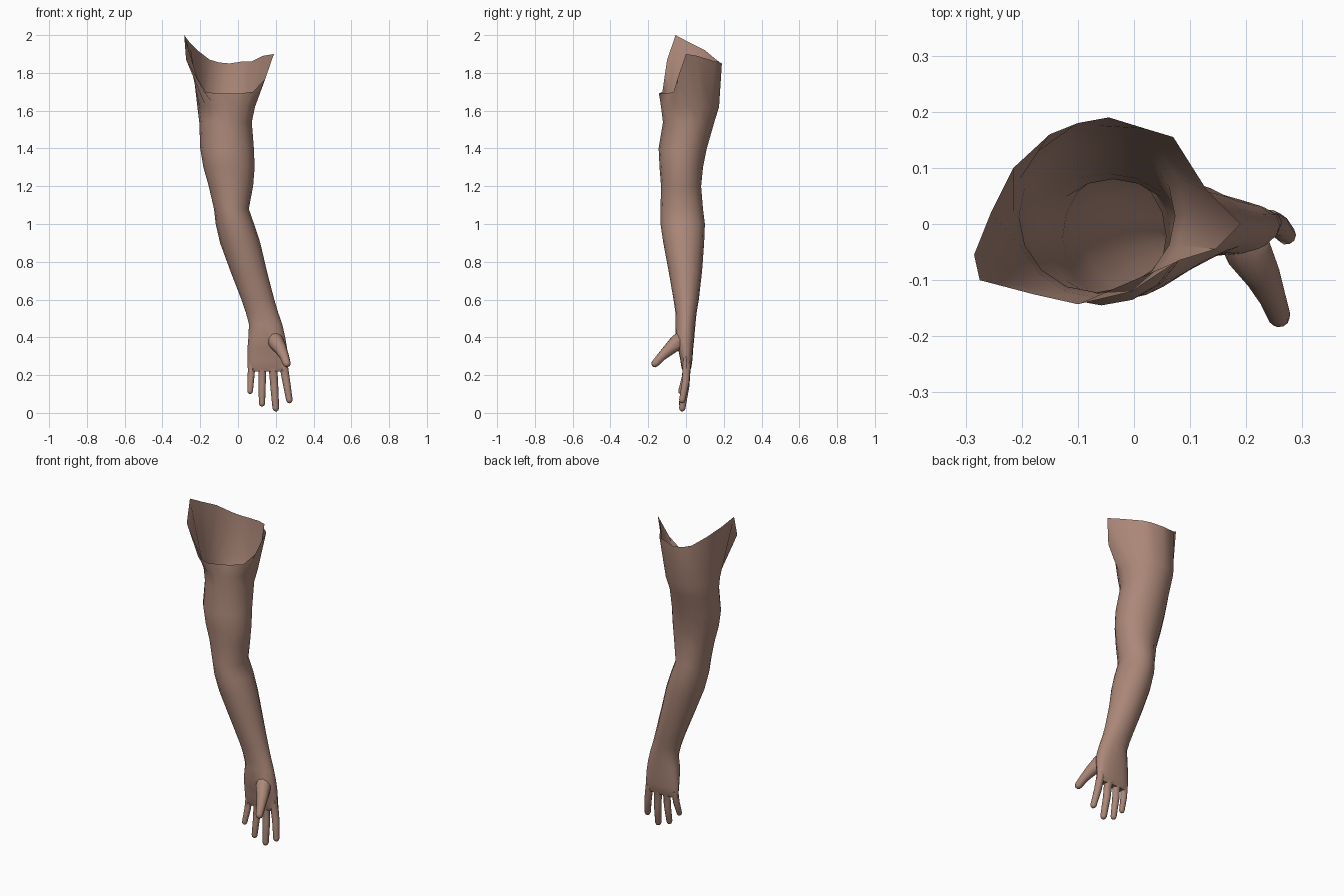
import bpy
import bmesh
from math import sin, cos, pi, radians, copysign
from mathutils import Vector

SIDES = 16
WRIST = 0.47

cube = bpy.data.objects.get("Cube")
if cube:
    bpy.data.objects.remove(cube, do_unlink=True)

skin = bpy.data.materials.new("warm_brown_skin")
skin.use_nodes = True
colour = (0.41, 0.245, 0.19, 1)
skin.diffuse_color = colour
skin.node_tree.nodes["Principled BSDF"].inputs["Base Color"].default_value = colour


def make_object(name, bm):
    mesh = bpy.data.meshes.new(name)
    bm.to_mesh(mesh)
    bm.free()
    mesh.materials.append(skin)
    obj = bpy.data.objects.new(name, mesh)
    bpy.context.collection.objects.link(obj)
    return obj


def loft(name, rings, capped):
    """Skin a list of equal rings, ordered from top to bottom."""
    bm = bmesh.new()
    loops = [[bm.verts.new(p) for p in ring] for ring in rings]
    count = len(rings[0])
    for upper, lower in zip(loops, loops[1:]):
        for i in range(count):
            j = (i + 1) % count
            bm.faces.new((upper[i], lower[i], lower[j], upper[j]))
    if capped:
        bm.faces.new(loops[0])
        bm.faces.new(loops[-1][::-1])
    return make_object(name, bm)


def section(z, left, right, front, back, power=1.0):
    """Rounded horizontal section filling the given bounds."""
    ring = []
    for i in range(SIDES):
        a = 2 * pi * i / SIDES
        c, s = [copysign(abs(t) ** power, t) for t in (cos(a), sin(a))]
        ring.append(Vector(((left + right + c * (right - left)) / 2,
                            (front + back + s * (back - front)) / 2, z)))
    return ring


def digit(name, path, sides=10):
    """Tapered tube with a rounded tip; path holds x, y, z, radius."""
    points = [Vector(p[:3]) for p in path]
    radii = [p[3] for p in path]
    last = len(points) - 1
    rings = []

    def add_ring(centre, along, radius):
        u = (Vector((1, 0, 0)) - along * along.x).normalized()
        v = u.cross(along)
        rings.append([centre + radius * (u * cos(2 * pi * k / sides) + v * sin(2 * pi * k / sides))
                      for k in range(sides)])

    for i, p in enumerate(points):
        along = (points[min(i + 1, last)] - points[max(i - 1, 0)]).normalized()
        add_ring(p, along, radii[i])
    for angle in (radians(40), radians(72)):
        add_ring(points[-1] + along * radii[-1] * sin(angle), along, radii[-1] * cos(angle))
    return loft(name, rings, True)


# Open shoulder edge, counter-clockwise from the inner side
rim = [Vector(p) for p in (
    (.19, 0, 1.9), (.13, .06, 1.89), (.07, .155, 1.86), (.02, .17, 1.86),
    (-.045, .19, 1.85), (-.1, .18, 1.855), (-.15, .16, 1.87), (-.215, .1, 1.92),
    (-.255, .02, 1.96), (-.285, -.055, 2), (-.275, -.1, 1.87), (-.18, -.125, 1.7),
    (-.1, -.143, 1.69), (0, -.1, 1.69), (.08, -.065, 1.7), (.145, -.045, 1.77))]

# Arm sections: height, left, right, front, back
arm_sections = [
    (1.62, -.215, .09, -.132, .175), (1.54, -.205, .073, -.122, .15),
    (1.4, -.2, .084, -.145, .11), (1.3, -.183, .088, -.14, .09),
    (1.2, -.155, .08, -.132, .08), (1.08, -.127, .057, -.135, .09),
    (1, -.118, .085, -.135, .1), (.9, -.095, .118, -.12, .096),
    (.75, -.04, .153, -.092, .085), (.6, .018, .192, -.066, .068),
    (.53, .042, .213, -.056, .056)]
wrist = section(WRIST, .058, .234, -.055, .05)
arm = loft("arm_shell", [rim] + [section(*s) for s in arm_sections] + [wrist], False)

# Palm sections
palm_sections = [
    (.4, .055, .25, -.056, .044), (.34, .05, .26, -.042, .038),
    (.28, .049, .264, -.03, .034), (.24, .051, .264, -.024, .028),
    (.22, .06, .256, -.016, .02)]
hand = loft("hand", [wrist] + [section(*s, power=0.8) for s in palm_sections], True)

# Fingers: base x, tip x, tip y, tip height, radius
fingers = {
    "little_finger": (.073, .064, -.027, .115, .017),
    "ring_finger": (.128, .127, -.022, .05, .0185),
    "middle_finger": (.184, .2, -.02, .025, .02),
    "index_finger": (.24, .272, -.02, .068, .0195)}
digits = []
for name, (base_x, tip_x, tip_y, tip_z, r) in fingers.items():
    base, tip = Vector((base_x, .004, .26)), Vector((tip_x, tip_y, tip_z))
    knuckle = base.lerp(tip, 0.5) + Vector((0, .006, 0))
    digits.append(digit(name, [(*base, r * 1.15), (*knuckle, r * 1.05), (*tip, r * 0.88)]))

# Thumb with its fleshy base
digits.append(digit("thumb", [
    (.18, -.008, .415, .03), (.202, -.045, .375, .043), (.228, -.09, .335, .033),
    (.245, -.128, .3, .025), (.258, -.163, .262, .021)]))

# Fuse the digits into the hand
for part in digits:
    union = hand.modifiers.new(part.name, 'BOOLEAN')
    union.operation = 'UNION'
    union.solver = 'EXACT'
    union.object = part
    part.hide_render = True
bpy.context.view_layer.update()
fused = bpy.data.meshes.new_from_object(hand.evaluated_get(bpy.context.evaluated_depsgraph_get()))

# Open the wrist and weld the hand to the arm
bm = bmesh.new()
bm.from_mesh(fused)
lids = [f for f in bm.faces if all(abs(v.co.z - WRIST) < 0.001 for v in f.verts)]
bmesh.ops.delete(bm, geom=lids, context='FACES')
bm.from_mesh(arm.data)
bmesh.ops.remove_doubles(bm, verts=bm.verts, dist=0.0005)
for old in [arm, hand] + digits:
    bpy.data.objects.remove(old, do_unlink=True)
bpy.data.meshes.remove(fused)
whole = make_object("bare_arm_and_hand", bm)

for obj in bpy.context.selected_objects:
    obj.select_set(False)
whole.select_set(True)
bpy.context.view_layer.objects.active = whole
bpy.ops.object.shade_smooth_by_angle(angle=radians(40))
